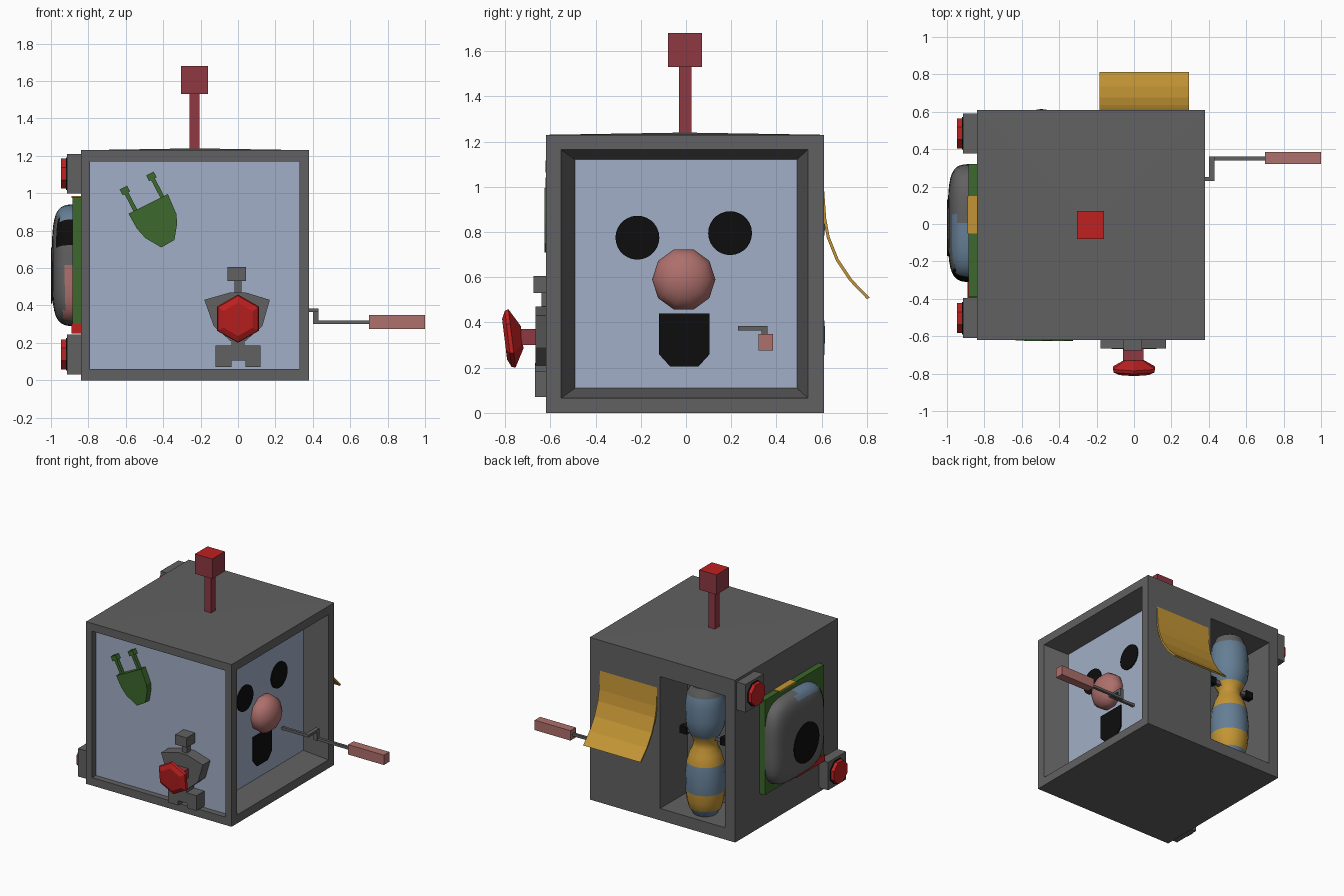
import bpy, bmesh, math
from mathutils import Matrix, Vector

if "Cube" in bpy.data.objects:
    bpy.data.objects.remove(bpy.data.objects["Cube"])


def material(name, rgb):
    m = bpy.data.materials.new(name)
    m.use_nodes = True
    col = (*rgb, 1)
    m.diffuse_color = col
    m.node_tree.nodes["Principled BSDF"].inputs["Base Color"].default_value = col
    return m


GRAY = material("dark gray", (.12, .12, .123))
PANEL = material("pale blue", (.36, .43, .57))
RED = material("red", (.52, .015, .015))
WINE = material("muted red", (.27, .04, .055))
PINK = material("pink", (.42, .16, .15))
GREEN = material("green", (.045, .14, .025))
YELLOW = material("amber", (.55, .3, .035))
BLUE = material("steel blue", (.13, .21, .3))
BLACK = material("black", (.004, .004, .004))


def finish(name, bm, *mats, smooth=None):
    bmesh.ops.recalc_face_normals(bm, faces=bm.faces)
    me = bpy.data.meshes.new(name)
    bm.to_mesh(me)
    bm.free()
    for m in mats:
        me.materials.append(m)
    ob = bpy.data.objects.new(name, me)
    bpy.context.collection.objects.link(ob)
    if smooth:
        bpy.ops.object.select_all(action='DESELECT')
        ob.select_set(True)
        bpy.context.view_layer.objects.active = ob
        bpy.ops.object.shade_smooth_by_angle(angle=math.radians(smooth))
    return ob


def box(name, x, y, z, mat):
    bm = bmesh.new()
    bmesh.ops.create_cube(bm, size=1)
    for v in bm.verts:
        v.co = [r[0] if c < 0 else r[1] for c, r in zip(v.co, (x, y, z))]
    return finish(name, bm, mat)


def prism(name, pts, axis, d0, d1, mat):
    """Outline extruded along x (points are y, z) or y (points are x, z)."""
    bm = bmesh.new()
    put = (lambda u, v, d: (d, u, v)) if axis == 'x' else (lambda u, v, d: (u, d, v))
    f = bm.faces.new([bm.verts.new(put(u, v, d0)) for u, v in pts])
    new = bmesh.ops.extrude_face_region(bm, geom=[f])["geom"]
    move = Vector(put(0, 0, d1 - d0))
    bmesh.ops.translate(bm, vec=move, verts=[g for g in new if isinstance(g, bmesh.types.BMVert)])
    return finish(name, bm, mat)


def ngon(u, v, r, n, turn=0):
    return [(u + r * math.cos(turn + math.tau * i / n), v + r * math.sin(turn + math.tau * i / n))
            for i in range(n)]


def lathe(name, profile, n, matrix, mats, rule=None, smooth=None):
    """Rings of (radius, height) about z, capped, then placed by a matrix."""
    bm = bmesh.new()
    rings = [[bm.verts.new((a, b, h)) for a, b in ngon(0, 0, r, n)] for r, h in profile]
    for k, (lo, hi) in enumerate(zip(rings, rings[1:])):
        for i in range(n):
            f = bm.faces.new((lo[i], lo[(i + 1) % n], hi[(i + 1) % n], hi[i]))
            f.material_index = rule(k) if rule else 0
    for ring in (rings[0], rings[-1]):
        bm.faces.new(ring)
    bm.transform(matrix)
    return finish(name, bm, *mats, smooth=smooth)


# Box shell with a slightly raised lid
bm = bmesh.new()
bmesh.ops.create_cube(bm, size=1)
for v in bm.verts:
    v.co = (-.84 if v.co.x < 0 else .38, -.62 if v.co.y < 0 else .61, 0 if v.co.z < 0 else 1.23)
bm.faces.ensure_lookup_table()
top = max(bm.faces, key=lambda f: f.calc_center_median().z)
for v in bmesh.ops.poke(bm, faces=[top])["verts"]:
    v.co.z = 1.24
shell = finish("box_shell", bm, GRAY)

# Recesses: shallow front, tapered right, deep back alcove
front_cut = box("front_cutter", (-.79, .33), (-.7, -.57), (.06, 1.17), GRAY)
back_cut = box("back_cutter", (-.755, -.21), (.28, .7), (.09, 1.09), GRAY)
side_cut = box("side_cutter", (.2, .38), (-.56, .545), (.06, 1.17), GRAY)
for v in side_cut.data.vertices:
    if v.co.x < .3:
        v.co.y = -.49 if v.co.y < 0 else .49
        v.co.z = .11 if v.co.z < .5 else 1.12
    else:
        # continue the taper slightly past the wall
        v.co.x += .02
for cut in (front_cut, back_cut, side_cut):
    cut.hide_render = True
    mod = shell.modifiers.new(cut.name, 'BOOLEAN')
    mod.operation, mod.solver, mod.object = 'DIFFERENCE', 'EXACT', cut
    bpy.context.view_layer.objects.active = shell
    bpy.ops.object.modifier_apply(modifier=mod.name)
    bpy.data.objects.remove(cut)
box("front_panel", (-.79, .33), (-.575, -.569), (.06, 1.17), PANEL)
box("side_panel", (.199, .205), (-.49, .49), (.11, 1.12), PANEL)

# Mast on the lid: muted sides, bright top
box("mast", (-.26, -.205), (-.03, .025), (1.22, 1.54), WINE)
head = box("mast_head", (-.305, -.16), (-.08, .07), (1.53, 1.68), WINE)
head.data.materials.append(RED)
for f in head.data.polygons:
    f.material_index = int(f.normal.z > .5)

# Face in the side recess
for side, (y, z) in {"front": (-.215, .775), "back": (.195, .795)}.items():
    prism(side + "_eye", ngon(y, z, .097, 28), 'x', .204, .212, BLACK)
mouth = [(-.12, .44), (.105, .44), (.105, .26), (.055, .205), (-.07, .205), (-.12, .26)]
prism("mouth", mouth, 'x', .204, .213, BLACK)
bm = bmesh.new()
bmesh.ops.create_uvsphere(bm, u_segments=10, v_segments=10, radius=1)
bm.transform(Matrix.Translation((.24, -.01, .59)) @ Matrix.Rotation(math.pi / 2, 4, 'Y')
             @ Matrix.Diagonal((.14, .14, .1, 1)))
finish("nose", bm, PINK, smooth=40)

# Crank handle
box("crank_shaft", (.2, .43), (.23, .25), (.365, .385), GRAY)
box("crank_arm", (.4, .43), (.23, .355), (.365, .385), GRAY)
box("crank_drop", (.4, .43), (.335, .36), (.3, .385), GRAY)
box("crank_rod", (.41, .72), (.34, .36), (.3, .32), GRAY)
box("crank_grip", (.7, 1), (.32, .385), (.275, .35), PINK)

# Green two-pronged plug on the front panel
shield = [(-.585, .89), (-.375, .995), (-.33, .89), (-.325, .84), (-.34, .75),
          (-.41, .71), (-.495, .76), (-.54, .81)]
prism("plug_body", shield, 'y', -.625, -.574, GREEN)


def turned_rect(x, z, w, h, angle):
    c, s = math.cos(angle), math.sin(angle)
    return [(x + a * w * c - b * h * s, z + a * w * s + b * h * c)
            for a, b in ((-.5, -.5), (.5, -.5), (.5, .5), (-.5, .5))]


for i, (x, z) in enumerate(((-.605, 1.015), (-.463, 1.09))):
    prism(f"plug_prong_{i + 1}", turned_rect(x + .045, z - .085, .022, .2, .48), 'y', -.615, -.59, GREEN)
    prism(f"plug_tip_{i + 1}", turned_rect(x, z, .045, .035, .48), 'y', -.622, -.582, GREEN)

# Gray fitting with a red knob on the front panel
bowl = [(-.18, .43), (-.04, .47), (.04, .47), (.17, .43), (.13, .29), (.04, .21), (-.04, .21), (-.13, .29)]
prism("fitting_bowl", bowl, 'y', -.665, -.574, GRAY)
foot = [(-.12, .07), (-.035, .07), (-.035, .105), (.04, .105), (.04, .07), (.12, .07),
        (.12, .185), (.035, .185), (.035, .22), (-.035, .22), (-.035, .185), (-.12, .185)]
prism("fitting_foot", foot, 'y', -.668, -.574, GRAY)
box("fitting_post", (-.02, .02), (-.64, -.6), (.46, .54), GRAY)
box("fitting_cap", (-.055, .042), (-.675, -.574), (.53, .605), GRAY)
box("knob_stem", (-.06, .05), (-.73, -.66), (.3, .37), WINE)
tilt = Matrix.Translation((0, -.725, .335)) @ Matrix.Rotation(math.radians(97), 4, 'X') \
    @ Matrix.Rotation(math.pi / 6, 4, 'Z')
lathe("knob", [(.05, 0), (.13, .045), (.125, .062), (.09, .078)], 6, tilt, [RED])

# Curved amber flap on the back
outer = [(.61, 1), (.62, .86), (.635, .78), (.675, .68), (.735, .59), (.812, .51)]
inner = [(y - .012, z - .006) for y, z in reversed(outer)]
prism("back_flap", outer + inner, 'x', -.185, .295, YELLOW)

# Hourglass figure standing in the alcove
figure = [(.085, .09), (.115, .14), (.13, .2), (.138, .27), (.14, .37), (.13, .48), (.11, .55),
          (.085, .6), (.08, .64), (.105, .69), (.133, .75), (.14, .82), (.138, .92),
          (.128, 1), (.11, 1.035), (.1, 1.065), (.06, 1.08)]
colours = {1: 1, 2: 1, 5: 1, 6: 1, 7: 1, 8: 1, 13: 2, 14: 2, 15: 2}
spot = Matrix.Translation((-.495, .475, 0))
lathe("figure", figure, 20, spot, [BLUE, YELLOW, GRAY], lambda k: colours.get(k, 0), smooth=40)
box("figure_arms", (-.7, -.29), (.46, .49), (.66, .69), GRAY)
for side in (-1, 1):
    x = -.495 + side * .17
    box("figure_hand_" + ("left" if side > 0 else "right"), (x - .03, x + .03), (.45, .5), (.645, .7), BLACK)

# Pad on the left-hand wall: backing plate, trim and rounded cushion
box("pad_backing", (-.885, -.835), (-.39, .32), (.26, .98), GREEN)
box("pad_lower_trim", (-.89, -.84), (-.395, -.05), (.25, .3), RED)
box("pad_upper_trim", (-.89, -.84), (-.05, .15), (.975, .985), YELLOW)
bm = bmesh.new()
bmesh.ops.create_cube(bm, size=2)
bmesh.ops.subdivide_edges(bm, edges=bm.edges[:], cuts=11, use_grid_fill=True)
for v in bm.verts:
    v.co /= sum(abs(c) ** 4 for c in v.co) ** .25
    v.co = (-.86 + v.co.x * .135, .005 + v.co.y * .315, .615 + v.co.z * .325)
bmesh.ops.recalc_face_normals(bm, faces=bm.faces)
bm.normal_update()
for f in bm.faces:
    c, n = f.calc_center_median(), f.normal
    if n.z > .45 and -.27 < c.y < .03:
        f.material_index = 1
    elif n.y < -.4 and c.z > .7:
        f.material_index = 2
    elif n.y < -.4 and c.z < .64 and c.x > -.93:
        f.material_index = 3
finish("pad_cushion", bm, GRAY, BLUE, BLACK, PINK, smooth=50)
prism("pad_disc", ngon(-.02, .56, .15, 28), 'x', -1, -.991, BLACK)

# Corner blocks with red buttons beside the pad
for place, y, z in (("upper", .485, 1.105), ("lower", -.503, .138)):
    box(place + "_block", (-.915, -.835), (y - .107, y + .107), (z - .106, z + .106), GRAY)
    prism(place + "_washer", ngon(y, z, .094, 8, math.pi / 8), 'x', -.92, -.912, BLACK)
    prism(place + "_button", ngon(y, z, .087, 8, math.pi / 8), 'x', -.947, -.915, RED)
